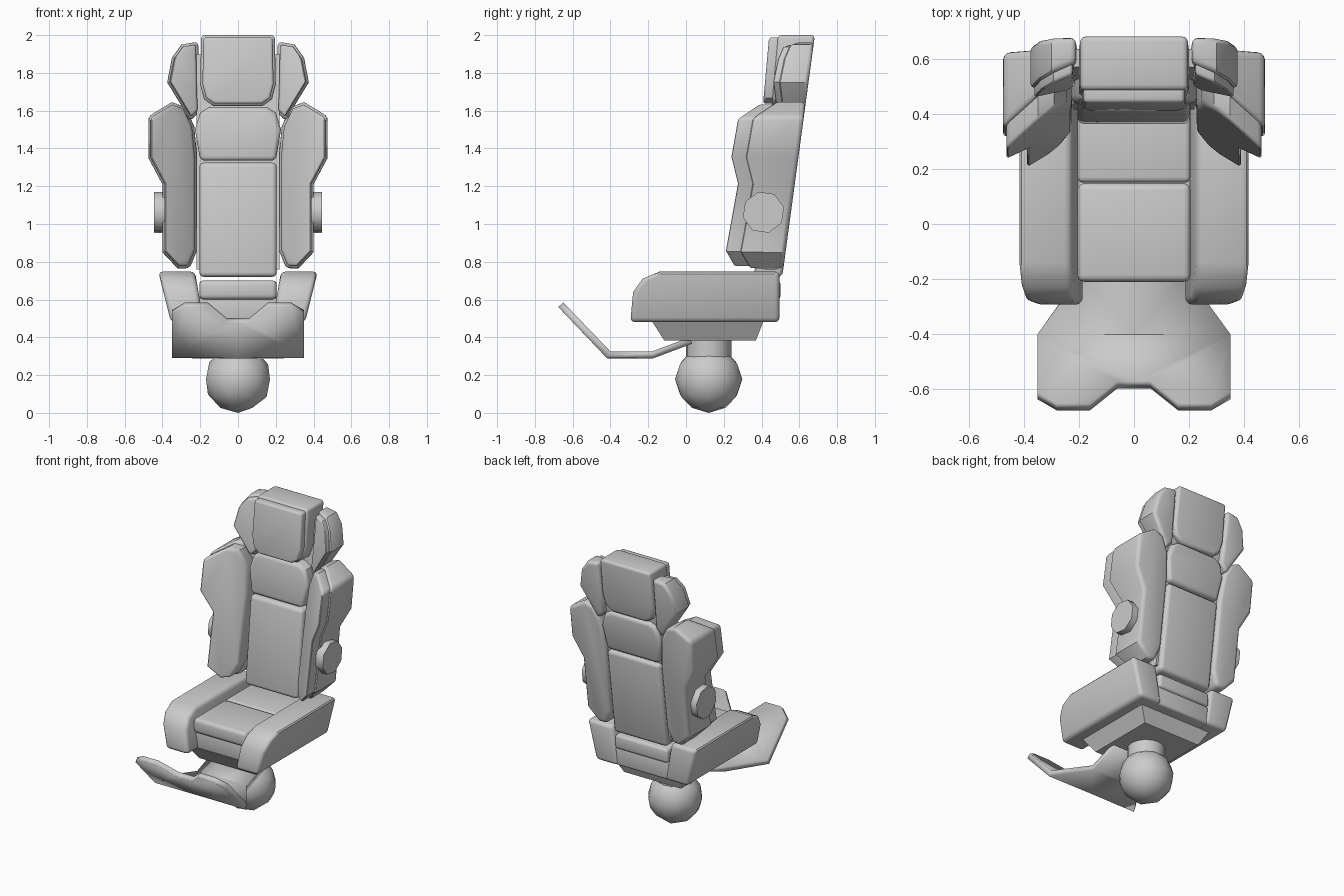
import bpy, bmesh, math
from mathutils import Vector

cube = bpy.data.objects.get("Cube")
if cube:
    bpy.data.objects.remove(cube)

grey = bpy.data.materials.new("seat grey")
grey.use_nodes = True
COLOUR = (0.6, 0.6, 0.6, 1)
grey.diffuse_color = COLOUR
grey.node_tree.nodes["Principled BSDF"].inputs["Base Color"].default_value = COLOUR


def finish(name, bm, smooth=35):
    """Shade and link one part."""
    mesh = bpy.data.meshes.new(name)
    bm.to_mesh(mesh)
    bm.free()
    mesh.materials.append(grey)
    obj = bpy.data.objects.new(name, mesh)
    bpy.context.collection.objects.link(obj)
    bpy.ops.object.select_all(action='DESELECT')
    obj.select_set(True)
    bpy.context.view_layer.objects.active = obj
    bpy.ops.object.shade_smooth_by_angle(angle=math.radians(smooth))
    return obj


def loft(name, ring_a, ring_b, bevel=0, smooth=35):
    """Solid between two matching rings, with rounded rims and sharp corners."""
    bm = bmesh.new()
    a = [bm.verts.new(p) for p in ring_a]
    b = [bm.verts.new(p) for p in ring_b]
    caps = [bm.faces.new(a), bm.faces.new(b)]
    for i in range(len(a)):
        j = (i + 1) % len(a)
        bm.faces.new((a[i], a[j], b[j], b[i]))
    bmesh.ops.recalc_face_normals(bm, faces=bm.faces)
    if bevel:
        rim = {e for f in caps for e in f.edges}
        edges = [e for e in bm.edges if e in rim or e.calc_face_angle(0) > 0.95]
        bmesh.ops.bevel(bm, geom=edges, offset=bevel, segments=3, profile=0.5,
                        affect='EDGES', clamp_overlap=True)
    return finish(name, bm, smooth)


def slab(name, outline, front, back, bevel, side=1):
    """Front outline (x, z) pushed between a front and a back surface."""
    return loft(name, [(side * x, front(x, z), z) for x, z in outline],
                [(side * x, back(x, z), z) for x, z in outline], bevel)


def box(name, x, y, z, bevel=0):
    ring = [(-x, y[0]), (x, y[0]), (x, y[1]), (-x, y[1])]
    return loft(name, [(*p, z[0]) for p in ring], [(*p, z[1]) for p in ring], bevel)


def inset(outline, d):
    """Shrink an outline by moving every side inwards."""
    pts = [Vector(p) for p in outline]
    area = sum(p.x * q.y - q.x * p.y for p, q in zip(pts, pts[1:] + pts[:1]))
    turn, out = (1 if area > 0 else -1), []
    for i, p in enumerate(pts):
        u = (p - pts[i - 1]).normalized()
        v = (pts[(i + 1) % len(pts)] - p).normalized()
        n = Vector((-u.y - v.y, u.x + v.x)) * turn
        out.append(p + n * (2 * d / n.length_squared))
    return out


def mirrored(half):
    return half + [(-x, z) for x, z in reversed(half)]


# Leaning surfaces of the backrest
def rear(x, z):
    return 0.515 + 0.135 * (z - 0.76)


def centre_front(x, z):
    return 0.36 + 0.1 * (z - 0.72)


def bolster_front(x, z):
    return 0.46 - 0.8 * (x - 0.2) + 0.18 * (z - 1.45)


def wing_front(x, z):
    return 0.525 - 0.42 * (x - 0.2) + 0.13 * (z - 1.75)


def head_front(x, z):
    return 0.41 + 0.09 * (z - 1.66)


def shift(surface, d):
    return lambda x, z: surface(x, z) + d


# Centre back cushions
main = [(-0.205, 0.72), (0.205, 0.72), (0.205, 1.325), (-0.205, 1.325)]
slab("back_cushion", main, centre_front, rear, 0.025)
shoulder = mirrored([(0.2, 1.335), (0.228, 1.5), (0.2, 1.59), (0.15, 1.62)])
slab("shoulder_cushion", shoulder, centre_front, rear, 0.025)
core = [(-0.22, 0.76), (0.22, 0.76), (0.22, 1.9), (-0.22, 1.9)]
slab("back_core", core, shift(rear, -0.1), shift(rear, -0.035), 0)

# Headrest
head = mirrored([(0.13, 1.625), (0.18, 1.66), (0.2, 1.74), (0.195, 2.0)])
slab("headrest_shell", head, shift(head_front, 0.045), rear, 0.02)
slab("headrest_pad", inset(head, 0.012), head_front, shift(head_front, 0.07), 0.015)

# Side bolsters, headrest wings, armrests and knobs
bolster = [(0.255, 0.765), (0.32, 0.765), (0.4, 0.85), (0.4, 1.21), (0.475, 1.35),
           (0.475, 1.57), (0.35, 1.645), (0.28, 1.62), (0.232, 1.52), (0.215, 1.34),
           (0.215, 0.865)]
wing = [(0.25, 1.545), (0.375, 1.75), (0.35, 1.88), (0.3, 1.95),
        (0.21, 1.965), (0.205, 1.72), (0.2, 1.6)]
arm = [(-0.295, 0.48), (-0.28, 0.64), (-0.23, 0.71), (-0.14, 0.748),
       (0.495, 0.748), (0.495, 0.48)]
for word, s in (("left", 1), ("right", -1)):
    slab(word + "_bolster_shell", bolster, shift(bolster_front, 0.085), rear, 0.025, s)
    slab(word + "_bolster_pad", inset(bolster, 0.012), bolster_front,
         shift(bolster_front, 0.11), 0.018, s)
    slab(word + "_headrest_wing", wing, shift(wing_front, 0.035), rear, 0.022, s)
    slab(word + "_headrest_wing_pad", inset(wing, 0.013), wing_front,
         shift(wing_front, 0.06), 0.013, s)
    loft(word + "_armrest",
         [(s * (0.355 + 0.25 * (z - 0.48)), y, z) for y, z in arm],
         [(s * (0.182 + 0.17 * (z - 0.48)), y, z) for y, z in arm], 0.025)
    ring = [(0.41 + 0.112 * math.cos(math.pi * (i / 4 + 0.08)),
             1.062 + 0.112 * math.sin(math.pi * (i / 4 + 0.08))) for i in range(8)]
    loft(word + "_knob", [(s * 0.36, y, z) for y, z in ring],
         [(s * 0.445, y, z) for y, z in ring], 0, 50)

# Seat
box("seat_cushion", 0.205, (-0.21, 0.148), (0.6, 0.702), 0.025)
box("rear_seat_cushion", 0.205, (0.15, 0.5), (0.6, 0.7), 0.02)
box("seat_pan", 0.21, (-0.18, 0.485), (0.48, 0.61), 0.015)
loft("seat_base",
     [(-0.28, -0.18, 0.485), (0.28, -0.18, 0.485), (0.28, 0.41, 0.485), (-0.28, 0.41, 0.485)],
     [(-0.22, -0.115, 0.383), (0.22, -0.115, 0.383), (0.22, 0.37, 0.383), (-0.22, 0.37, 0.383)])

# Stem and ball
ring = [(0.12 * math.cos(i * math.pi / 8), 0.12 + 0.12 * math.sin(i * math.pi / 8))
        for i in range(16)]
loft("stem", [(*p, 0.28) for p in ring], [(*p, 0.39) for p in ring])
ball = bmesh.new()
bmesh.ops.create_icosphere(ball, subdivisions=2, radius=0.178)
bmesh.ops.translate(ball, verts=ball.verts, vec=(0, 0.12, 0.178))
finish("ball", ball)

# Footrest: a bent plate with a notched toe edge, each half in three panels
plate = bmesh.new()
rows = [(0.19, 0.02, 0.4), (0.19, -0.18, 0.325), (0.35, -0.4, 0.325)]
toe = [(0.35, -0.61), (0.28, -0.65), (0.16, -0.65), (0.06, -0.57), (0, -0.57)]
for s in (1, -1):
    panels = [[(x0, y0, z0), (0, y0, z0), (0, y1, z1), (x1, y1, z1)]
              for (x0, y0, z0), (x1, y1, z1) in zip(rows, rows[1:])]
    panels.append([(0, -0.4, 0.325), (0.35, -0.4, 0.325)]
                  + [(x, y, 0.325 + 1.04 * (-0.4 - y)) for x, y in toe])
    for panel in panels:
        face = plate.faces.new([plate.verts.new((s * x, y, z)) for x, y, z in panel])
        face.normal_update()
        if face.normal.z < 0:
            face.normal_flip()
bmesh.ops.remove_doubles(plate, verts=plate.verts, dist=0.001)
footrest = finish("footrest", plate, 10)
thick = footrest.modifiers.new("thickness", 'SOLIDIFY')
thick.thickness = 0.036
thick.offset = -1
thick.use_even_offset = True
